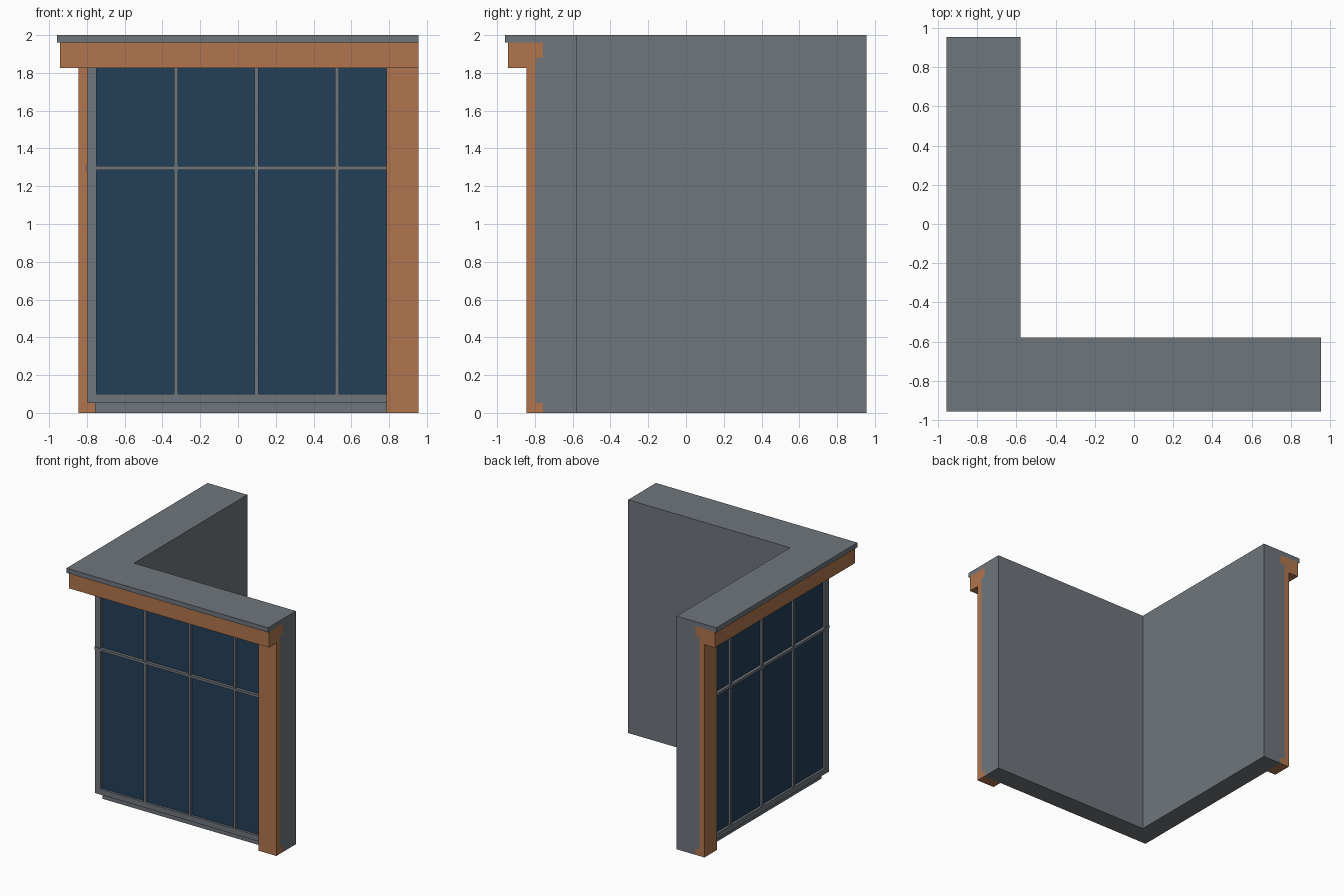
import bpy
import bmesh

cube = bpy.data.objects.get("Cube")
if cube:
    bpy.data.objects.remove(cube, do_unlink=True)


def material(name, colour):
    m = bpy.data.materials.new(name)
    m.use_nodes = True
    m.diffuse_color = (*colour, 1)
    m.node_tree.nodes["Principled BSDF"].inputs["Base Color"].default_value = (*colour, 1)
    return m


GREY = material("slate grey", (0.16, 0.18, 0.202))
ORANGE = material("terracotta orange", (0.434, 0.178, 0.075))
BLUE = material("dark blue glass", (0.017, 0.05, 0.098))

END = 0.955        # free end of both wings
FACE = -0.797      # outer plane of the window frame
WALL = -0.757      # outer plane of the wall core
INNER = -0.58      # inner plane of the wall
GLASS = -0.777
FRAME_END = 0.93
SILL, HEAD, SOFFIT, CAP = 0.053, 1.878, 1.825, 1.96


def prism(name, outline, z0, z1, mat):
    """Extrude a plan outline upwards from z0 to z1."""
    bm = bmesh.new()
    base = bm.faces.new([bm.verts.new((x, y, z0)) for x, y in outline])
    top = bmesh.ops.extrude_face_region(bm, geom=[base])["geom"]
    bmesh.ops.translate(bm, vec=(0, 0, z1 - z0),
                        verts=[v for v in top if isinstance(v, bmesh.types.BMVert)])
    bmesh.ops.recalc_face_normals(bm, faces=bm.faces)
    mesh = bpy.data.meshes.new(name)
    bm.to_mesh(mesh)
    bm.free()
    mesh.materials.append(mat)
    obj = bpy.data.objects.new(name, mesh)
    bpy.context.collection.objects.link(obj)


def corner_run(name, o, i, z0, z1, mat, end=END):
    """L-shaped band that follows both wings of the corner."""
    prism(name, [(o, o), (end, o), (end, i), (i, i), (i, end), (o, end)], z0, z1, mat)


def wing_pair(name, x0, x1, y0, y1, z0, z1, mat):
    """Box on the front wing and its diagonal mirror on the side wing."""
    box = [(x0, y0), (x1, y0), (x1, y1), (x0, y1)]
    prism("front_" + name, box, z0, z1, mat)
    prism("side_" + name, [(y, x) for x, y in box], z0, z1, mat)


# Wall and cap
corner_run("wall_core", WALL, INNER, 0, CAP, GREY)
corner_run("roof_cap", -0.957, INNER, CAP, 2.0, GREY)

# Projecting lintel and its return to the wall
corner_run("lintel", -0.942, FACE, SOFFIT, CAP, ORANGE)
corner_run("lintel_back", FACE, WALL, HEAD, CAP, ORANGE)

# Glass and frame
corner_run("glass", GLASS, WALL, SILL, HEAD, BLUE, FRAME_END)
corner_run("bottom_rail", FACE, GLASS, SILL, 0.1, GREY, FRAME_END)
corner_run("top_rail", FACE, GLASS, 1.83, HEAD, GREY, FRAME_END)
corner_run("transom", FACE - 0.005, GLASS, 1.286, 1.308, GREY, FRAME_END)
corner_run("corner_post", FACE, GLASS, 0.1, 1.83, GREY, -0.748)
for n in range(3):
    x = -0.328 + n * 0.426
    wing_pair(f"mullion_{n + 1}", x - 0.011, x + 0.011, FACE, GLASS, 0.1, 1.83, GREY)
wing_pair("end_post", FRAME_END, END, FACE, WALL, SILL, HEAD, GREY)

# Pillars at the free ends
wing_pair("pillar", 0.785, END, -0.844, FACE, 0, SOFFIT, ORANGE)
wing_pair("pillar_foot", 0.785, END, FACE, WALL, 0, SILL, ORANGE)
